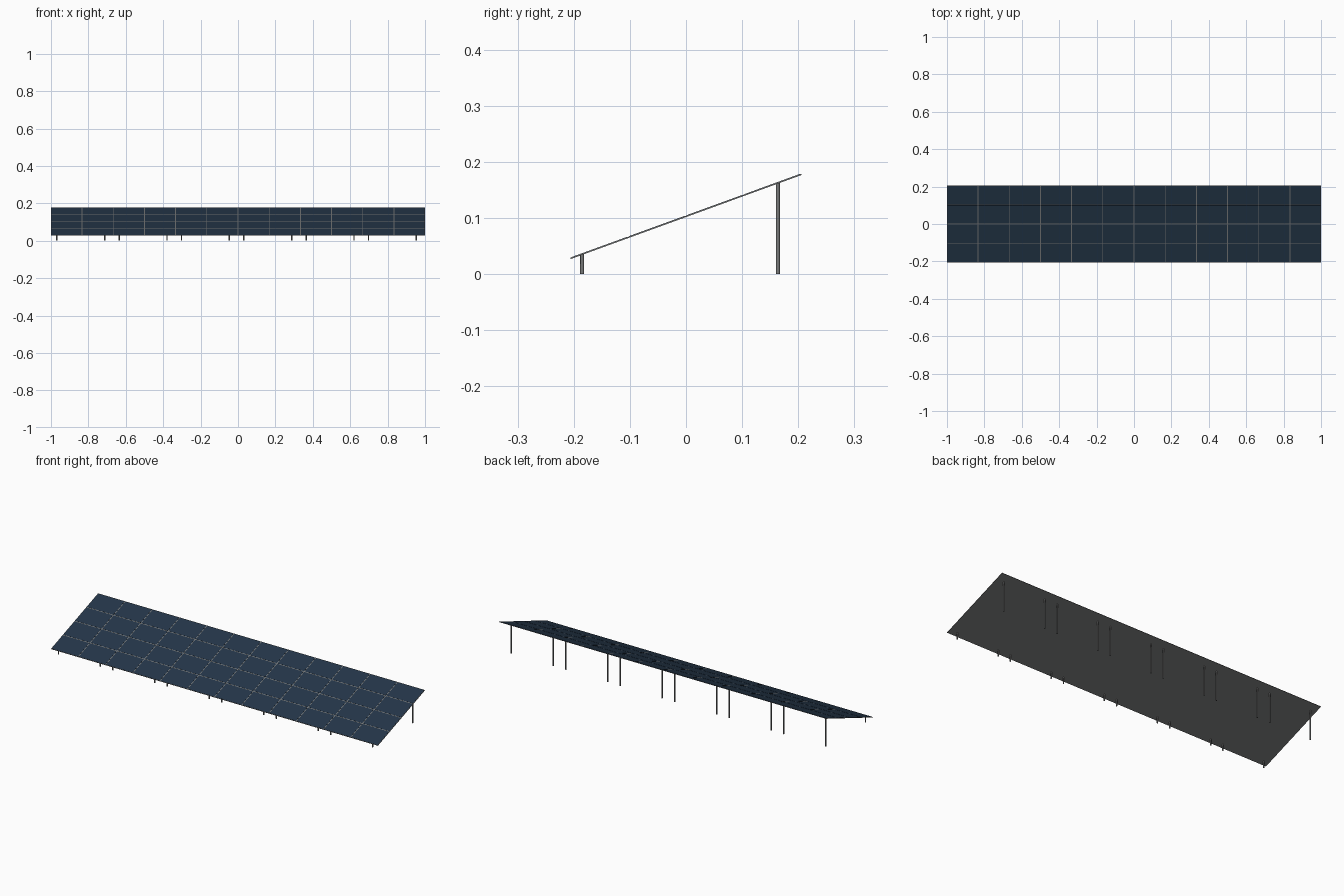
import bpy, bmesh, math
from mathutils import Matrix, Vector

if "Cube" in bpy.data.objects:
    bpy.data.objects.remove(bpy.data.objects["Cube"])

TILT = math.radians(20)
LENGTH, DEPTH, MID_Z = 2.0, 0.438, 0.103
COLS, ROWS, GAP = 12, 4, 0.0045
THICK = 0.0022


def material(name, rgb):
    m = bpy.data.materials.new(name)
    m.diffuse_color = (*rgb, 1)
    m.use_nodes = True
    m.node_tree.nodes["Principled BSDF"].inputs["Base Color"].default_value = m.diffuse_color
    return m


navy = material("navy glass", (0.0176, 0.0365, 0.066))
grey = material("metal grey", (0.19, 0.195, 0.195))

TABLE = Matrix.Translation((0, 0, MID_Z)) @ Matrix.Rotation(TILT, 4, 'X')


def finish(name, bm, mat):
    me = bpy.data.meshes.new(name)
    bm.to_mesh(me)
    bm.free()
    me.materials.append(mat)
    ob = bpy.data.objects.new(name, me)
    bpy.context.collection.objects.link(ob)
    return ob


def add_box(bm, centre, size):
    mat = TABLE @ Matrix.Translation(centre) @ Matrix.Diagonal((*size, 1))
    bmesh.ops.create_cube(bm, size=1, matrix=mat)


# tilted metal backing that shows as the frame lines between the panes
bm = bmesh.new()
add_box(bm, (0, 0, 0), (LENGTH, DEPTH, THICK))
finish("panel_frame", bm, grey)

# grid of thin glass panes
bm = bmesh.new()
w, d = LENGTH / COLS, DEPTH / ROWS
for i in range(COLS):
    for j in range(ROWS):
        add_box(bm, (-LENGTH / 2 + w * (i + 0.5), -DEPTH / 2 + d * (j + 0.5), THICK / 2),
                (w - GAP, d - GAP, 0.0012))
finish("solar_panes", bm, navy)


# round posts, tops cut to the slope of the panel
def post(name, x, y):
    bm = bmesh.new()
    bmesh.ops.create_cone(bm, cap_ends=True, segments=12, radius1=0.0036, radius2=0.0036,
                          depth=1, matrix=Matrix.Translation((x, y, 0.5)))
    for v in bm.verts:
        if v.co.z > 0.5:
            v.co.z = MID_Z + v.co.y * math.tan(TILT)
    for f in bm.faces:
        f.smooth = len(f.verts) == 4
    finish(name, bm, grey)


for s in range(6):
    for k, off in enumerate((0.031, 0.287)):
        x = -1 + s / 3 + off
        post(f"front_post_{s * 2 + k + 1}", x, -0.185)
        post(f"back_post_{s * 2 + k + 1}", x, 0.164)
